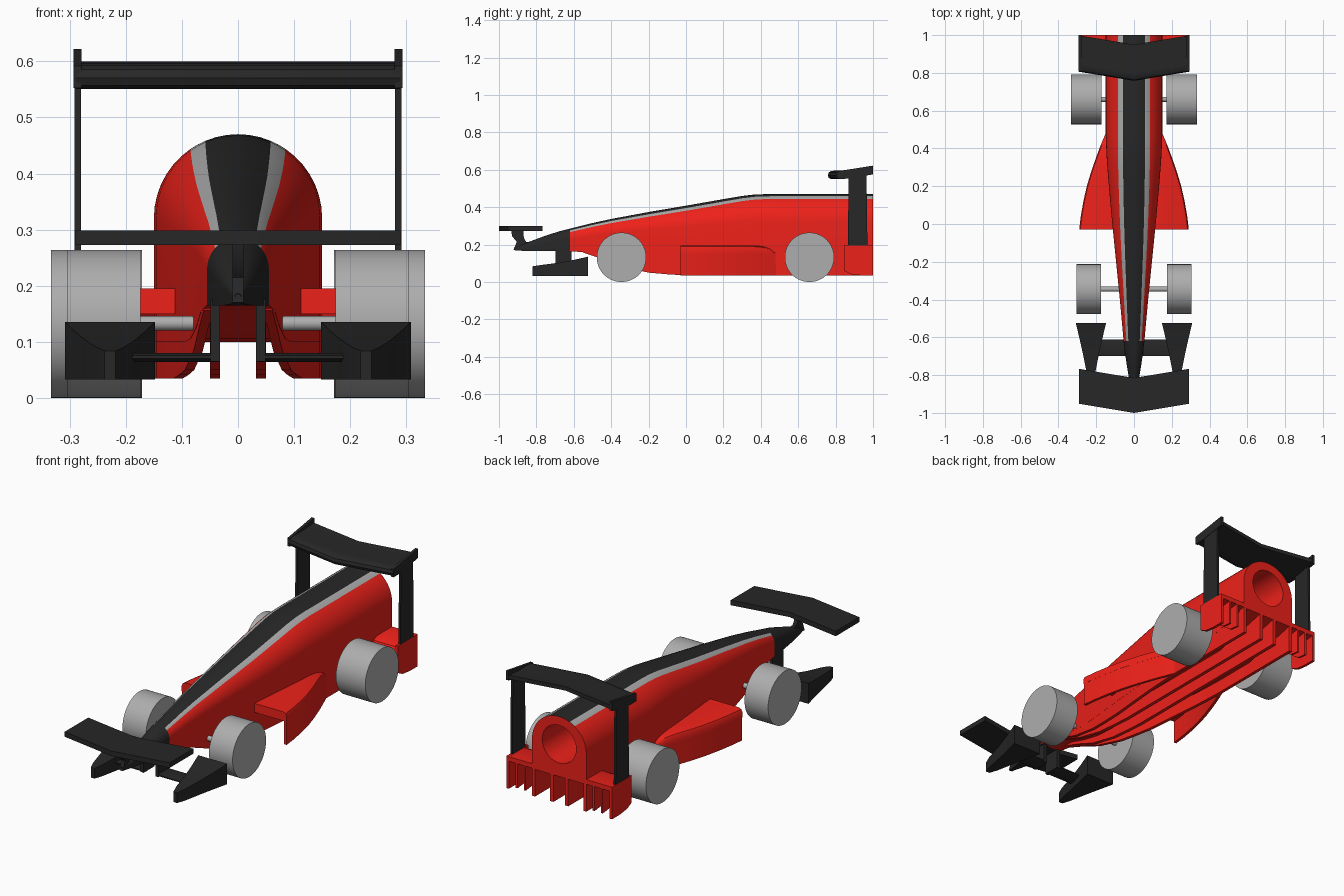
import bpy, bmesh
from math import sin, cos, radians, pi

if "Cube" in bpy.data.objects:
    bpy.data.objects.remove(bpy.data.objects["Cube"])

def mat(name, c):
    m = bpy.data.materials.new(name)
    m.diffuse_color = (*c, 1)
    m.use_nodes = True
    m.node_tree.nodes["Principled BSDF"].inputs["Base Color"].default_value = m.diffuse_color
    return m

RED = mat("red", (0.85, 0.015, 0.01))
BLACK = mat("black", (0.02, 0.02, 0.02))
GREY = mat("grey", (0.42, 0.42, 0.42))
SIDES = ((-1, "right"), (1, "left"))

def smooth(ob, angle=35):
    bpy.ops.object.select_all(action='DESELECT')
    ob.select_set(True)
    bpy.context.view_layer.objects.active = ob
    bpy.ops.object.shade_smooth_by_angle(angle=radians(angle))

def loft(name, rings, mats, pick=None, shade=True):
    """Skin a list of equal-length closed rings, capping both ends."""
    bm = bmesh.new()
    vs = [[bm.verts.new(p) for p in r] for r in rings]
    n = len(rings[0])
    for a, b in zip(vs, vs[1:]):
        for i in range(n):
            j = (i + 1) % n
            f = bm.faces.new((a[i], a[j], b[j], b[i]))
            if pick:
                f.material_index = pick(i)
    bm.faces.new(vs[0])
    bm.faces.new(vs[-1])
    bmesh.ops.recalc_face_normals(bm, faces=bm.faces)
    me = bpy.data.meshes.new(name)
    bm.to_mesh(me)
    bm.free()
    ob = bpy.data.objects.new(name, me)
    bpy.context.collection.objects.link(ob)
    for m in mats:
        me.materials.append(m)
    if shade:
        smooth(ob)
    return ob

def plate(name, yz, x0, x1, m):
    return loft(name, [[(x, y, z) for y, z in yz] for x in (x0, x1)], [m])

def bar(name, stations, m, s=1):
    """Box-section loft along y; station = y, x0, x1, z0, z1."""
    return loft(name, [[(s*a, y, c), (s*b, y, c), (s*b, y, d), (s*a, y, d)]
                       for y, a, b, c, d in stations], [m])

def lerp(table, y):
    for (y0, v0), (y1, v1) in zip(table, table[1:]):
        if y <= y1:
            return v0 + (v1 - v0) * max(0, (y - y0) / (y1 - y0))
    return table[-1][1]

def cylinder(name, r, x0, x1, y, z, seg, m=None):
    ring = [(y + r*cos(2*pi*i/seg), z + r*sin(2*pi*i/seg)) for i in range(seg)]
    return loft(name, [[(x, a, b) for a, b in ring] for x in (x0, x1)], [m] if m else [])

# Body outline tables along y
WIDTH = [(-.62, .055), (-.4, .075), (-.2, .095), (0, .115), (.2, .133), (.35, .145), (.48, .15)]
TOP = [(-.62, .285), (-.5, .315), (-.4, .337), (-.2, .374), (0, .408), (.2, .443),
       (.3, .46), (.37, .468), (.45, .47)]
FLOOR = [(-.62, .165), (-.5, .155), (-.4, .125), (-.3, .105), (-.2, .1), (.7, .1), (1, .17)]
SKIRT = [(-.55, .157), (-.45, .123), (-.35, .083), (-.2, .05), (-.03, .035)]
YS = [-.62, -.55, -.5, -.45, -.4, -.35, -.3, -.2, -.1, 0, .1, .2, .3, .37, .45, .48, .7, .85, 1]

def arch(y, w, top, floor, a1, a2):
    side = [a2 + (90 - a2) * k / 7 for k in range(7, 0, -1)]
    half = side + [a2, (a1 + a2) / 2, a1, a1 * .67, a1 * .33]
    phis = half + [0] + [-a for a in reversed(half)]
    pts = [(w * sin(radians(a)), y, top - w + w * cos(radians(a))) for a in phis]
    return pts + [(-w, y, floor), (w, y, floor)]

# Striped body: red sides, grey lines, black centre
rings = [arch(y, lerp(WIDTH, y), lerp(TOP, y), lerp(FLOOR, y),
              lerp([(-.62, 33), (.45, 22.7)], y), lerp([(-.62, 48), (.45, 34.5)], y)) for y in YS]
def stripe(i):
    if 9 <= i <= 14:
        return 1
    return 2 if i in (7, 8, 15, 16) else 0
body = loft("body", rings, [RED, BLACK, GREY], stripe, shade=False)

# Round bore in the tail
bore = [[(.094*cos(2*pi*i/40), y, .332 + .094*sin(2*pi*i/40)) for i in range(40)] for y in (.5, 1.1)]
cutter = loft("bore_cutter", bore, [RED])
cutter.hide_render = True
mod = body.modifiers.new("bore", 'BOOLEAN')
mod.operation = 'DIFFERENCE'
mod.solver = 'EXACT'
mod.object = cutter
bpy.context.view_layer.objects.active = body
bpy.ops.object.modifier_apply(modifier="bore")
bpy.data.objects.remove(cutter)
smooth(body)

# Nose cone and front wing pylon
NOSE = [(-.62, .055, .285, .165), (-.68, .048, .27, .165), (-.75, .038, .248, .165),
        (-.82, .026, .222, .165), (-.88, .014, .2, .167), (-.92, .006, .185, .17)]
loft("nose_cone", [arch(y, w, t, f, 33, 48) for y, w, t, f in NOSE], [BLACK])
plate("front_wing_pylon", [(-.935, .28), (-.93, .245), (-.905, .215), (-.922, .17), (-.8, .17),
                           (-.81, .21), (-.855, .215), (-.867, .235), (-.87, .28)], -.01, .01, BLACK)

# Swept wings, front then rear
def wing(name, section):
    loft(name, [[(x, y + .048 * abs(x) / .29, z) for y, z in section] for x in (-.29, 0, .29)], [BLACK])
wing("front_wing", [(-1, .273), (-1, .298), (-.815, .298), (-.815, .273)])
wing("rear_wing", [(.758, .57), (.763, .585), (.775, .593), (.8, .596), (.87, .594), (.95, .6),
                   (.95, .58), (.87, .565), (.8, .551), (.775, .551), (.763, .557)])

BOX_PLATE = [(.845, .195), (1, .195), (1, .035), (.94, .035), (.88, .042), (.845, .06)]
for s, side in SIDES:
    # Underside skirts and fins
    bar(side + "_skirt", [(y, lerp(WIDTH, y) - .017, lerp(WIDTH, y) - .0005, lerp(SKIRT, y),
                           lerp(FLOOR, y) + .01) for y in YS[1:]], RED, s)
    bar(side + "_floor_fin", [(y, .032, .05, lerp(SKIRT, y), lerp(FLOOR, y) + .01) for y in YS[1:]], RED, s)

    # Open side pods: top shelf plus curved outer wall
    pod = [(-.03, .29, .195), (.04, .282, .195), (.12, .268, .195), (.2, .25, .195), (.28, .226, .195),
           (.36, .198, .195), (.41, .179, .19), (.45, .163, .178), (.48, .15, .156)]
    loft(side + "_pod_top", [[(s*.09, y, .15), (s*x, y, .15), (s*x, y, t - (t-.15)*.4),
                              (s*(x-.006), y, t - (t-.15)*.13), (s*(x-.02), y, t), (s*.09, y, t)]
                             for y, x, t in pod], [RED])
    bar(side + "_pod_wall", [(y, x - .015, x - .0005, .035, .152) for y, x, t in pod], RED, s)

    # Rear diffuser box and its vertical vanes
    plate(side + "_diffuser_top", [(.845, .16), (.855, .182), (.88, .194), (1, .195), (1, .172), (.9, .16)],
          s*.14, s*.285, RED)
    plate(side + "_diffuser_end", BOX_PLATE, s*.278, s*.292, RED)
    for k, x in enumerate((.19, .235)):
        plate(f"{side}_diffuser_vane_{k+1}", [(.87, .17), (1, .18), (1, .05), (.95, .055), (.9, .09)],
              s*(x - .005), s*(x + .005), RED)

    # Rear wing strut and end plate
    plate(side + "_rear_wing_strut", [(.865, .19), (.97, .19), (.965, .58), (.87, .58)],
          s*.28, s*.291, BLACK)
    plate(side + "_rear_wing_end", [(.808, .552), (.808, .592), (.86, .6), (1, .622), (1, .575), (.86, .552)],
          s*.279, s*.293, BLACK)

    # Lower front wing: drop strut, crossbar and wheel deflector
    bar(side + "_nose_strut", [(-.698, .032, .049, .065, .175), (-.612, .032, .049, .065, .175)], BLACK, s)
    bar(side + "_lower_crossbar", [(-.698, .035, .21, .07, .076), (-.68, .035, .21, .064, .08),
                                   (-.63, .035, .21, .064, .08), (-.612, .035, .21, .07, .076)], BLACK, s)
    bar(side + "_wheel_deflector", [(-.82, .218, .238, .033, .084), (-.78, .204, .252, .033, .09),
                                    (-.68, .184, .272, .033, .103), (-.6, .166, .29, .033, .118),
                                    (-.525, .148, .308, .033, .135)], BLACK, s)

    # Wheels
    cylinder(side + "_front_wheel", .132, s*.174, s*.304, -.345, .132, 64, GREY)
    cylinder(side + "_rear_wheel", .132, s*.171, s*.333, .66, .132, 64, GREY)

# Axles
cylinder("front_axle", .013, -.18, .18, -.345, .133, 24, GREY)
cylinder("rear_axle", .013, -.18, .18, .66, .133, 24, GREY)
